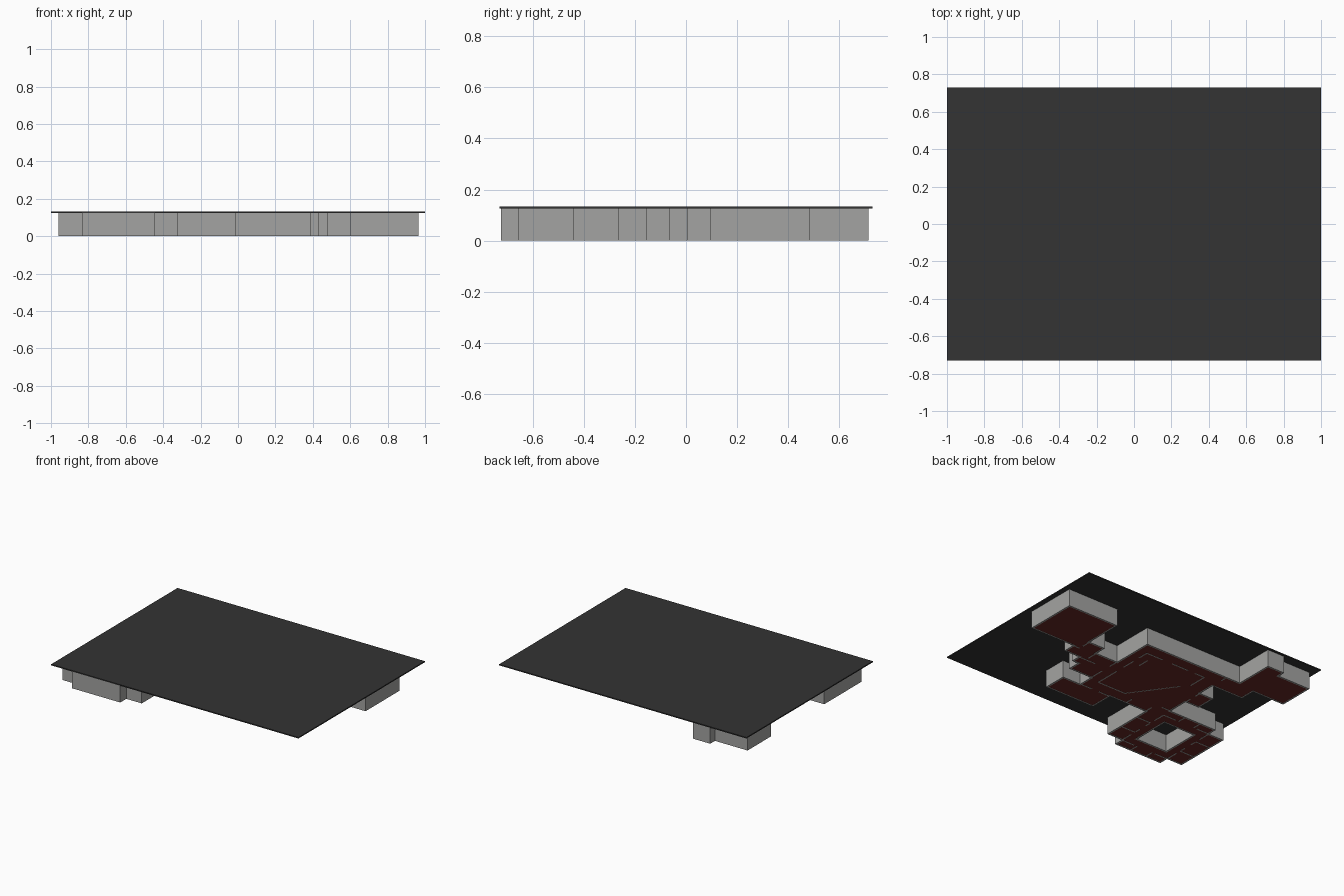
import bpy, bmesh, math
from mathutils import Vector, Matrix

if "Cube" in bpy.data.objects:
    bpy.data.objects.remove(bpy.data.objects["Cube"])

H = 0.126      # wall height
T = 0.012      # wall thickness


def mat(name, rgb):
    m = bpy.data.materials.new(name)
    m.diffuse_color = (*rgb, 1)
    m.use_nodes = True
    m.node_tree.nodes["Principled BSDF"].inputs["Base Color"].default_value = m.diffuse_color
    return m


GREY = mat("wall grey", (0.37, 0.37, 0.36))
BLACK = mat("roof charcoal", (0.033, 0.033, 0.033))
RED = mat("floor dark red", (0.13, 0.022, 0.018))


def finish(bm, name, material):
    me = bpy.data.meshes.new(name)
    bm.to_mesh(me)
    bm.free()
    me.materials.append(material)
    ob = bpy.data.objects.new(name, me)
    bpy.context.collection.objects.link(ob)
    return ob


def wall(bm, a, b, thick=T, z0=0.0, z1=H):
    """Upright box centred on the plan line a-b."""
    a, b = Vector(a), Vector(b)
    d, c = b - a, (a + b) / 2
    m = (Matrix.Translation((c.x, c.y, (z0 + z1) / 2))
         @ Matrix.Rotation(math.atan2(d.y, d.x), 4, 'Z')
         @ Matrix.Diagonal((d.length, thick, z1 - z0, 1)))
    bmesh.ops.create_cube(bm, size=1, matrix=m)


def ring_walls(bm, pts):
    """Walls along a closed right-angled plan, built to the left of each edge."""
    P = [Vector(p) for p in pts]
    n = len(P)

    def turn(i):
        u, v = P[i] - P[i - 1], P[(i + 1) % n] - P[i]
        return u.x * v.y - u.y * v.x

    for i in range(n):
        a, b = P[i], P[(i + 1) % n]
        d = (b - a).normalized()
        off = Vector((-d.y, d.x)) * T / 2
        s = a - d * T if turn(i) < 0 else a
        e = b + d * T if turn((i + 1) % n) < 0 else b
        wall(bm, s + off, e + off)


# Building plan, counter-clockwise from the east room
outline = [
    (.965, .095), (.965, .485), (.55, .485), (.55, .2), (.42, .2), (.42, .115),
    (.242, .115), (.242, .425), (-.556, .425), (-.556, .715), (-.696, .715),
    (-.696, .66), (-.96, .66), (-.96, .39), (-.70, .39), (-.70, .275),
    (-.445, .275), (-.445, .15), (-.56, .15), (-.56, 0), (-.445, 0),
    (-.445, -.155), (-.835, -.155), (-.835, -.225), (-.96, -.225),
    (-.96, -.655), (-.835, -.655), (-.835, -.725), (-.445, -.725),
    (-.445, -.655), (-.32, -.655), (-.32, -.265), (-.015, -.265),
    (-.015, -.44), (.39, -.44), (.39, -.265), (.242, -.265), (.242, -.155),
    (.43, -.155), (.43, -.065), (.48, -.065), (.48, .005), (.605, .005),
    (.605, .095)]
# Open courtyard, clockwise
court = [(-.765, -.58), (-.765, -.30), (-.515, -.30), (-.515, -.58)]

# Outer and courtyard walls
bm = bmesh.new()
ring_walls(bm, outline)
finish(bm, "outer_walls", GREY)
bm = bmesh.new()
ring_walls(bm, court)
finish(bm, "courtyard_walls", GREY)

# Floor with courtyard opening
bm = bmesh.new()
edges = []
for loop in (outline, court):
    vs = [bm.verts.new((x, y, 0.001)) for x, y in loop]
    edges += [bm.edges.new((vs[i - 1], vs[i])) for i in range(len(vs))]
bmesh.ops.triangle_fill(bm, edges=edges, use_beauty=True, normal=(0, 0, -1))
for f in bm.faces:
    f.normal_update()
    if f.normal.z > 0:
        f.normal_flip()
finish(bm, "floor", RED)

# Partitions of the hall and side rooms, with door gaps
bm = bmesh.new()
partitions = [
    (.165, -.17, .165, .02), (.165, .09, .165, .19), (.165, .25, .165, .33),
    (.165, .33, .03, .33), (-.05, .33, -.19, .33), (-.25, .33, -.33, .33),
    (-.33, .33, -.33, .19), (.165, -.17, -.07, -.17),
    (.1, .26, .1, .17), (.242, -.155, .242, -.04), (.242, .04, .242, .115),
    (.242, -.265, .14, -.265), (.08, -.265, -.015, -.265),
    (.42, .115, .42, .03), (.48, .005, .34, .005), (.605, .095, .55, .095),
    (.55, .2, .55, .13), (-.445, .15, -.445, .1), (-.445, .05, -.445, 0),
    (-.445, .425, -.445, .37), (-.32, -.265, -.32, -.2),
    (-.445, -.155, -.37, -.155), (-.15, -.265, -.15, -.2)]
for x1, y1, x2, y2 in partitions:
    wall(bm, (x1, y1), (x2, y2), 0.009)
# Stepped diagonal side of the hall
N = 14
for i in range(N):
    x, y = -.07 - .22 * i / N, -.17 + .30 * i / N
    wall(bm, (x, y), (x, y + .30 / N), 0.007)
    wall(bm, (x, y + .30 / N), (x - .22 / N, y + .30 / N), 0.007)
finish(bm, "hall_partitions", GREY)

# Rooms around the courtyard, mirrored about its centre
bm = bmesh.new()
for sx in (-1, 1):
    for sy in (-1, 1):
        def q(x, y):
            return (-.64 + sx * x, -.44 + sy * y)
        wall(bm, q(.195, .215), q(.195, .12), 0.009)
        wall(bm, q(.195, .07), q(.195, .03), 0.009)
        wall(bm, q(.195, .215), q(.09, .215), 0.009)
        wall(bm, q(.195, .08), q(.32, .08), 0.009)
        wall(bm, q(.065, .215), q(.065, .285), 0.009)
finish(bm, "courtyard_partitions", GREY)

# Flat roof slab
bm = bmesh.new()
wall(bm, (-1, 0), (1, 0), 1.46, H - 0.001, 0.133)
finish(bm, "roof_slab", BLACK)
